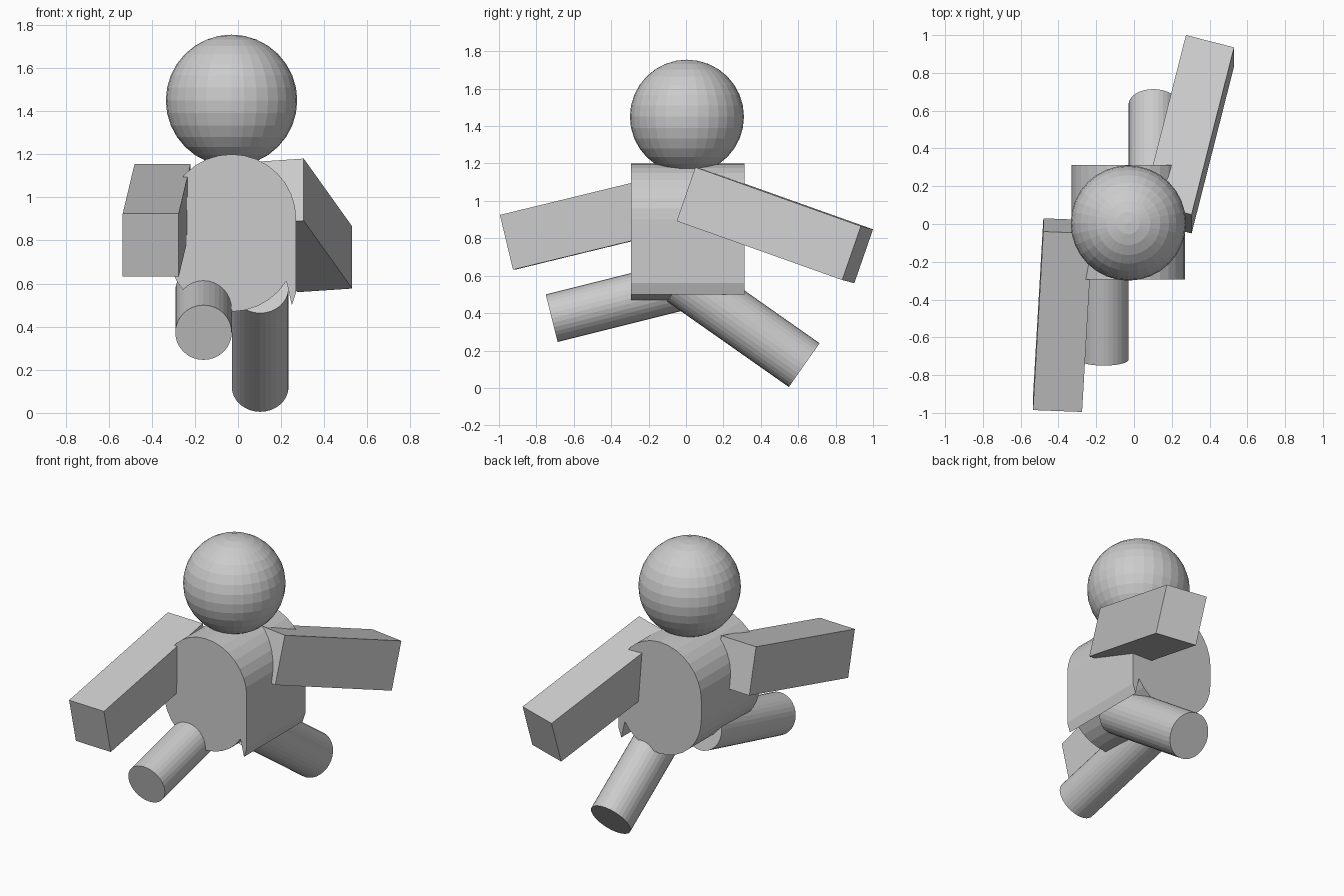
import bpy, bmesh, math
from mathutils import Vector

cube = bpy.data.objects.get("Cube")
if cube:
    bpy.data.objects.remove(cube)

grey = bpy.data.materials.new("plain_grey")
grey.use_nodes = True
colour = (0.6, 0.6, 0.6, 1)
grey.diffuse_color = colour
bsdf = next(n for n in grey.node_tree.nodes if n.type == 'BSDF_PRINCIPLED')
bsdf.inputs["Base Color"].default_value = colour


def finish(name, bm):
    """Turn a bmesh into a flat shaded grey object."""
    bmesh.ops.recalc_face_normals(bm, faces=bm.faces)
    mesh = bpy.data.meshes.new(name)
    bm.to_mesh(mesh)
    bm.free()
    mesh.materials.append(grey)
    obj = bpy.data.objects.new(name, mesh)
    bpy.context.collection.objects.link(obj)
    return obj


def prism(name, outline, sweep):
    """Extrude a closed outline along a vector."""
    bm = bmesh.new()
    face = bm.faces.new([bm.verts.new(p) for p in outline])
    result = bmesh.ops.extrude_face_region(bm, geom=[face], use_keep_orig=True)
    moved = [g for g in result["geom"] if isinstance(g, bmesh.types.BMVert)]
    bmesh.ops.translate(bm, verts=moved, vec=sweep)
    return finish(name, bm)


def arm(name, corner, width, height, length):
    c, w, h = Vector(corner), Vector(width), Vector(height)
    return prism(name, [c, c + w, c + w + h, c + h], Vector(length))


def leg(name, foot, hip, radius, depth):
    """Round limb running from the foot to the hip in the side plane."""
    foot, hip = Vector(foot), Vector(hip)
    side = Vector((1, 0, 0))
    up = (hip - foot).normalized().cross(side).normalized()
    angles = [math.tau * i / 32 for i in range(32)]
    ring = [foot + side * radius * math.cos(a) + up * depth * math.sin(a)
            for a in angles]
    return prism(name, ring, hip - foot)


# Head
bm = bmesh.new()
bmesh.ops.create_uvsphere(bm, u_segments=32, v_segments=16, radius=0.305)
head = finish("head", bm)
head.location = (-0.03, 0.005, 1.45)

# Body: rounded at top and bottom, with a thin lip low on the left side
centre_x, radius, front, back = -0.03, 0.3, -0.295, 0.313


def arc(middle_z, start, end, steps):
    for i in range(steps + 1):
        a = math.radians(start + (end - start) * i / steps)
        yield (centre_x + radius * math.cos(a), front,
               middle_z + radius * math.sin(a))


outline = list(arc(0.9, 0, 180, 16)) + list(arc(0.77, 180, 328, 13))
outline += [(0.25, front, 0.5), (0.27, front, 0.56)]
prism("body", outline, Vector((0, back - front, 0)))

# Arms
arm("left_arm", (0.305, 0.05, 1.18), (-0.255, 0.065, -0.017),
    (0, -0.10, -0.288), (0.225, 0.885, -0.315))
arm("right_arm", (-0.48, -0.04, 1.155), (0.26, -0.01, 0),
    (0, 0.07, -0.293), (-0.055, -0.945, -0.23))

# Legs
leg("left_leg", (0.103, 0.632, 0.122), (0.103, -0.02, 0.58), 0.132, 0.143)
leg("right_leg", (-0.16, -0.718, 0.373), (-0.16, 0.05, 0.565), 0.131, 0.131)
